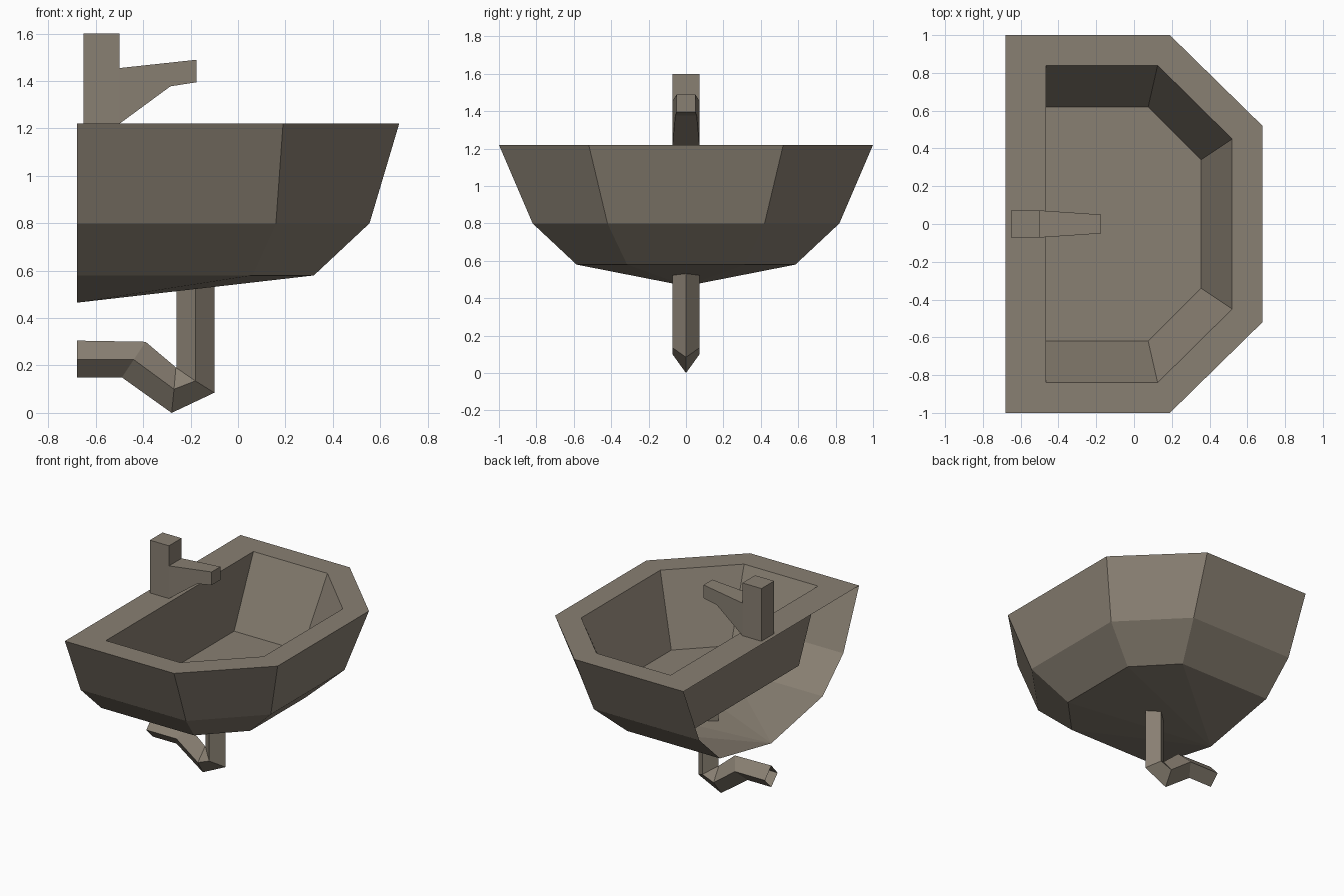
import bpy

if "Cube" in bpy.data.objects:
    bpy.data.objects.remove(bpy.data.objects["Cube"])

mat = bpy.data.materials.new("warm grey ceramic")
mat.diffuse_color = (0.25, 0.215, 0.17, 1)
mat.use_nodes = True
mat.node_tree.nodes["Principled BSDF"].inputs["Base Color"].default_value = mat.diffuse_color


def make(name, verts, faces):
    me = bpy.data.meshes.new(name)
    me.from_pydata(verts, [], faces)
    me.materials.append(mat)
    me.update()
    ob = bpy.data.objects.new(name, me)
    bpy.context.collection.objects.link(ob)
    return ob


def ring(back, side_x, side_y, front_x, front_y, z):
    """Half-octagon outline, counter-clockwise from the back -y corner."""
    half = [(back, -side_y, z), (side_x, -side_y, z), (front_x, -front_y, z)]
    return half + [(x, -y, z) for x, y, z in reversed(half)]


# Sink bowl: outer shell rings, then the inner basin rings; the wall side is open
B = -0.68
verts = (ring(B, 0.06, 0.585, 0.32, 0.315, 0.58)
         + ring(B, 0.16, 0.82, 0.555, 0.42, 0.80)
         + ring(B, 0.19, 1.0, 0.68, 0.52, 1.22)
         + ring(-0.465, 0.125, 0.84, 0.52, 0.45, 1.22)
         + ring(-0.465, 0.075, 0.62, 0.355, 0.34, 0.73))
faces = []
for r in range(4):
    for i in range(6):
        if i == 5 and r < 2:
            continue  # open back
        j = (i + 1) % 6
        faces.append((r * 6 + i, r * 6 + j, r * 6 + 6 + j, r * 6 + 6 + i))
faces.append(tuple(range(24, 30)))  # basin floor
verts.append((B, 0, 0.465))         # low point of the underside
faces += [(30, i + 1, i) for i in range(5)]
make("sink_bowl", verts, faces)

# Drain pipe: diamond section following outer, middle and inner edge lines
outer = [(-0.10, 0.73), (-0.10, 0.085), (-0.28, 0.0), (-0.49, 0.15), (B, 0.15)]
middle = [(-0.18, 0.73), (-0.18, 0.135), (-0.27, 0.10), (-0.44, 0.225), (B, 0.225)]
inner = [(-0.26, 0.73), (-0.26, 0.19), (-0.262, 0.192), (-0.39, 0.30), (B, 0.305)]
verts, faces = [], []
for o, m, n in zip(outer, middle, inner):
    verts += [(o[0], 0, o[1]), (m[0], 0.072, m[1]), (n[0], 0, n[1]), (m[0], -0.072, m[1])]
for r in range(4):
    for i in range(4):
        j = (i + 1) % 4
        faces.append((r * 4 + i, r * 4 + j, r * 4 + 4 + j, r * 4 + 4 + i))
make("drain_pipe", verts, faces)


def side_profile(name, pts):
    """Extrude (x, z, half width) points across y."""
    n = len(pts)
    v = [(x, -w, z) for x, z, w in pts] + [(x, w, z) for x, z, w in pts]
    f = [tuple(range(n)), tuple(range(2 * n - 1, n - 1, -1))]
    f += [(i, i + n, (i + 1) % n + n, (i + 1) % n) for i in range(n)]
    return make(name, v, f)


# Tap: upright post and tapering spout
W = 0.072
side_profile("tap_post", [(-0.652, 1.22, W), (-0.5, 1.22, W), (-0.5, 1.6, W), (-0.652, 1.6, W)])
side_profile("tap_spout", [(-0.5, 1.22, W), (-0.285, 1.378, 0.057), (-0.175, 1.395, 0.05),
                           (-0.175, 1.49, 0.05), (-0.5, 1.455, W)])
